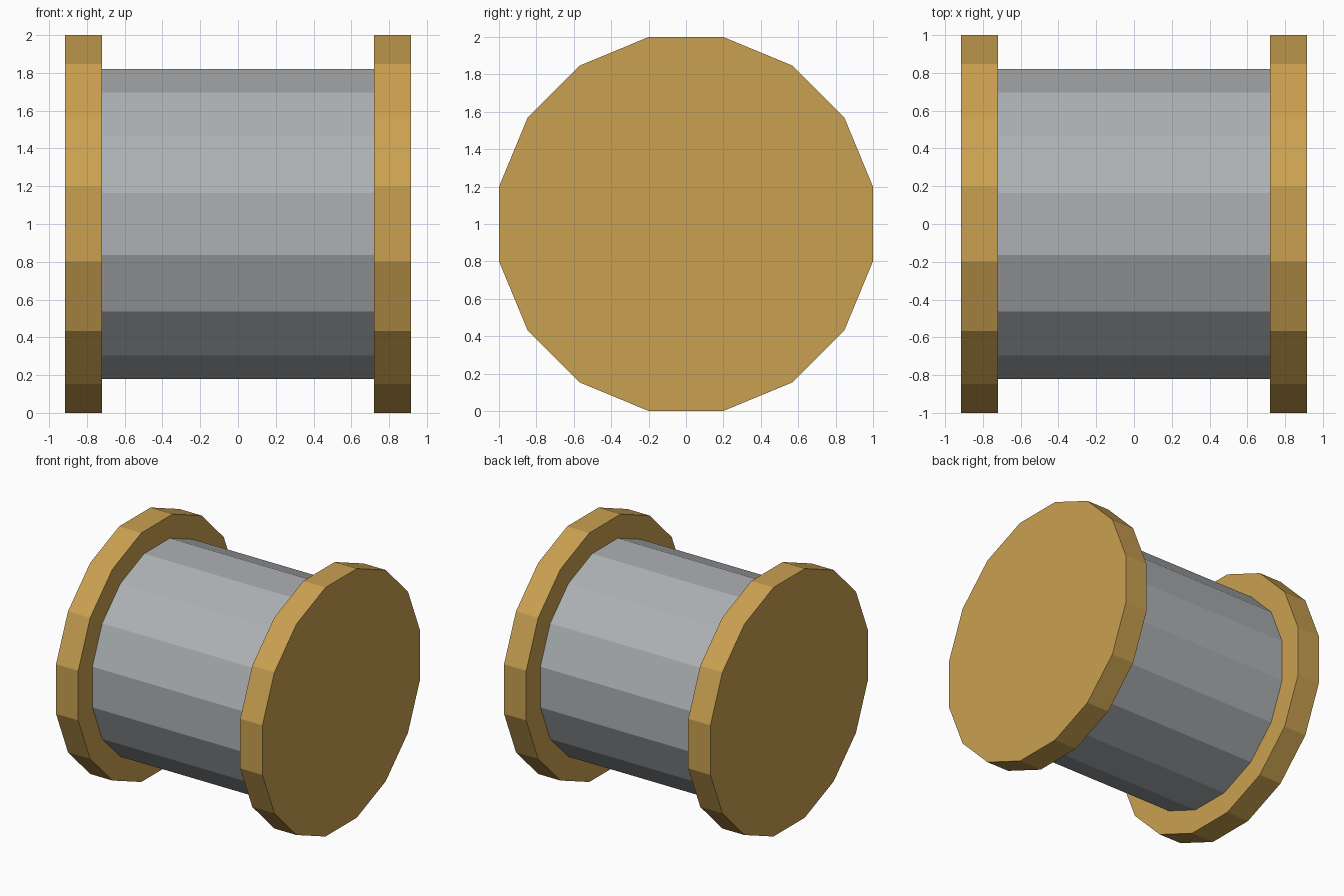
import bpy
import math

cube = bpy.data.objects.get("Cube")
if cube:
    bpy.data.objects.remove(cube, do_unlink=True)


def make_material(name, rgb):
    mat = bpy.data.materials.new(name)
    mat.use_nodes = True
    colour = (*rgb, 1.0)
    mat.diffuse_color = colour
    mat.node_tree.nodes["Principled BSDF"].inputs["Base Color"].default_value = colour
    return mat


SIDES = 16


def add_drum(name, flat_radius, x_start, x_end, mat):
    """Faceted drum along x, with a flat facet on top."""
    bpy.ops.mesh.primitive_cylinder_add(
        vertices=SIDES,
        radius=flat_radius / math.cos(math.pi / SIDES),
        depth=x_end - x_start,
        location=((x_start + x_end) / 2, 0, 1),
    )
    drum = bpy.context.object
    drum.name = name
    # Half a facet of turn about its own axis, then laid down along x
    drum.rotation_euler = (0, math.pi / 2, 0)
    for v in drum.data.vertices:
        a = math.pi / SIDES
        x, y = v.co.x, v.co.y
        v.co.x = x * math.cos(a) - y * math.sin(a)
        v.co.y = x * math.sin(a) + y * math.cos(a)
    drum.data.materials.append(mat)
    return drum


gold = make_material("warm gold", (0.59, 0.355, 0.082))
grey = make_material("steel grey", (0.42, 0.44, 0.455))

# Central barrel, its ends buried in the flanges
add_drum("barrel", 0.82, -0.8, 0.8, grey)

# End flanges
add_drum("left_flange", 1.0, 0.72, 0.917, gold)
add_drum("right_flange", 1.0, -0.917, -0.72, gold)
